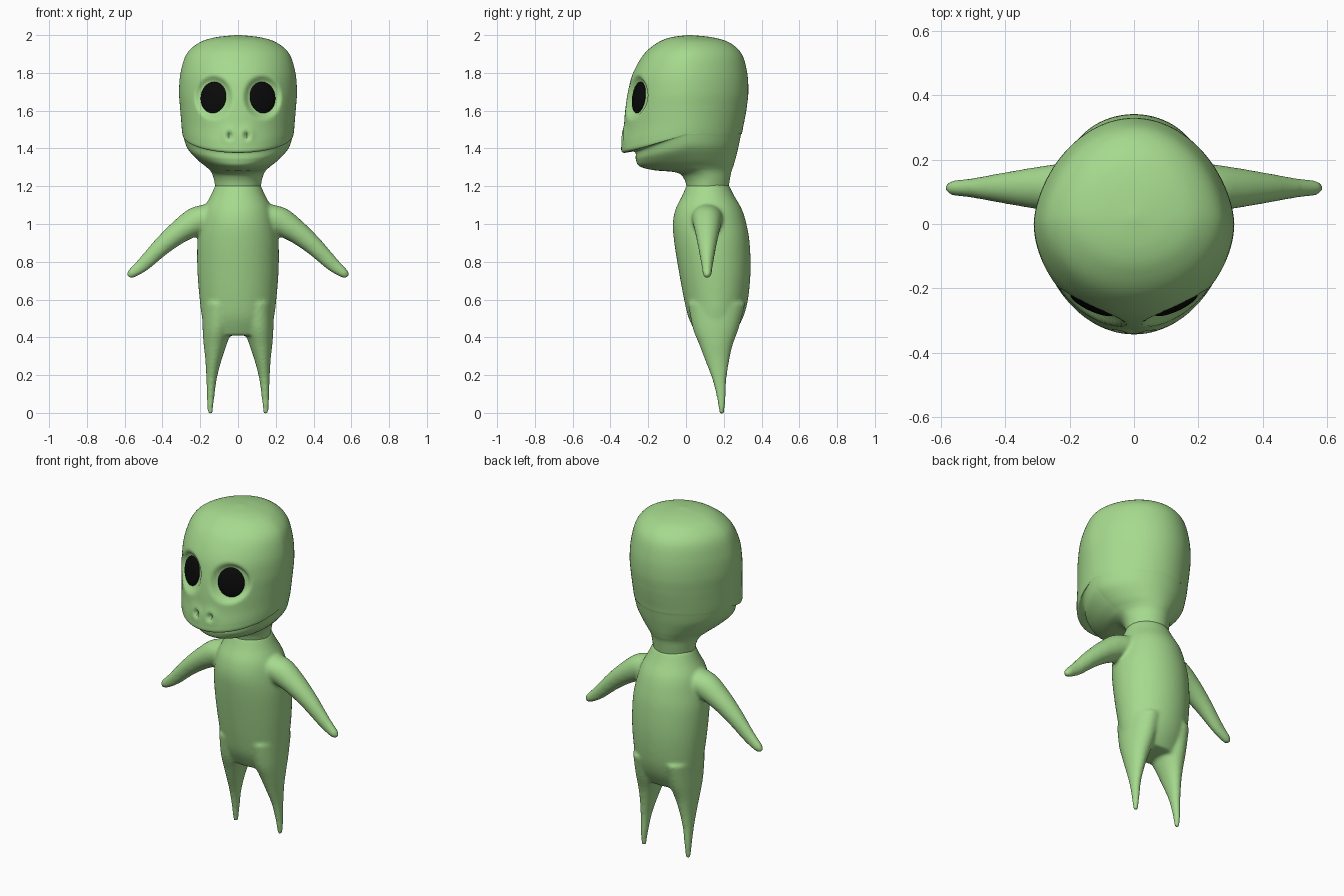
import bpy, bmesh
from math import sin, cos, pi, exp, radians
from mathutils import Vector

cube = bpy.data.objects.get("Cube")
if cube:
    bpy.data.objects.remove(cube, do_unlink=True)


def material(name, rgb):
    m = bpy.data.materials.new(name)
    m.use_nodes = True
    m.diffuse_color = (*rgb, 1)
    bsdf = next(n for n in m.node_tree.nodes if n.type == 'BSDF_PRINCIPLED')
    bsdf.inputs["Base Color"].default_value = (*rgb, 1)
    return m


green = material("skin green", (0.38, 0.70, 0.27))
black = material("eye black", (0.003, 0.003, 0.003))


def spline(keys, steps):
    """Smooth interpolation through rows of profile values."""
    rows = []
    for i in range(len(keys) - 1):
        a, b, c, d = (keys[min(max(i + k, 0), len(keys) - 1)] for k in (-1, 0, 1, 2))
        for s in range(steps):
            t = s / steps
            rows.append([q + 0.5 * t * (r - p + t * (2 * p - 5 * q + 4 * r - u + t * (3 * (q - r) + u - p)))
                         for p, q, r, u in zip(a, b, c, d)])
    return rows + [list(keys[-1])]


def skin(bm, rings):
    """Bridge rings of points into a closed tube."""
    loops = [[bm.verts.new(p) for p in ring] for ring in rings]
    n = len(loops[0])
    for lo, hi in zip(loops, loops[1:]):
        for i in range(n):
            j = (i + 1) % n
            bm.faces.new((lo[i], lo[j], hi[j], hi[i]))
    bm.faces.new(loops[0])
    bm.faces.new(loops[-1])


def finish(bm, name, mat):
    bmesh.ops.recalc_face_normals(bm, faces=bm.faces)
    mesh = bpy.data.meshes.new(name)
    bm.to_mesh(mesh)
    bm.free()
    mesh.materials.append(mat)
    ob = bpy.data.objects.new(name, mesh)
    bpy.context.collection.objects.link(ob)
    bpy.ops.object.select_all(action='DESELECT')
    ob.select_set(True)
    bpy.context.view_layer.objects.active = ob
    bpy.ops.object.shade_smooth_by_angle(angle=radians(50))
    return ob


def angles(n):
    return [2 * pi * i / n for i in range(n)]


# Torso rows: height, half width, front y, back y
TORSO = [(1.21, .118, .005, .225), (1.15, .145, -.02, .255), (1.08, .18, -.055, .295),
         (1.0, .2, -.07, .32), (.9, .215, -.062, .337), (.75, .215, -.038, .342),
         (.6, .203, -.01, .328), (.5, .19, .015, .3), (.41, .165, .06, .25)]
# Leg rows: height, centre x, half width, front y, back y
LEG = [(.58, .1, .09, .01, .315), (.45, .11, .078, .035, .28), (.36, .121, .061, .07, .248),
       (.28, .13, .043, .1, .23), (.18, .14, .028, .138, .215),
       (.08, .145, .02, .163, .21), (-.008, .148, .013, .176, .204)]
# Arm rows: centre x, centre z, in-plane radius, depth radius
ARM = [(.1, 1.04, .09, .09), (.2, 1.02, .083, .08), (.3, .965, .064, .066),
       (.4, .885, .05, .049), (.5, .787, .038, .031), (.565, .735, .025, .023), (.582, .72, .01, .01)]

# Body with arms and legs fused into one smooth surface
bm = bmesh.new()
skin(bm, [[(w * sin(a), (f + b) / 2 - (b - f) / 2 * cos(a), z) for a in angles(48)]
          for z, w, f, b in spline(TORSO, 5)])
for side in (-1, 1):
    skin(bm, [[(side * (cx + w * sin(a)), (f + b) / 2 - (b - f) / 2 * cos(a), z) for a in angles(24)]
              for z, cx, w, f, b in spline(LEG, 5)])
    skin(bm, [[(side * (cx + r * .66 * cos(a)), .112 + d * sin(a), cz + r * .75 * cos(a)) for a in angles(24)]
              for cx, cz, r, d in spline(ARM, 5)])
body = finish(bm, "body", green)
fuse = body.modifiers.new("fuse", 'REMESH')
fuse.mode = 'VOXEL'
fuse.voxel_size = 0.009
fuse.use_smooth_shade = True
relax = body.modifiers.new("relax", 'SMOOTH')
relax.factor = 0.5
relax.iterations = 10

# Head rows: height, half width, front y, back y, centre y, lift of the sides
HEAD = [(2.0, .01, .01, .03, .02, 0), (1.988, .12, -.08, .14, .02, 0), (1.96, .205, -.15, .23, .02, 0),
        (1.9, .272, -.222, .295, .01, 0), (1.8, .304, -.28, .324, 0, 0), (1.7, .312, -.307, .33, 0, 0),
        (1.6, .307, -.322, .322, 0, .02), (1.5, .302, -.33, .312, 0, .06),
        (1.42, .298, -.342, .302, 0, .09), (1.378, .294, -.335, .296, 0, .1),
        (1.382, .291, -.272, .292, .01, .095), (1.34, .27, -.265, .278, .02, .07),
        (1.305, .215, -.245, .262, .04, .04), (1.285, .17, -.17, .25, .06, .02),
        (1.272, .143, -.05, .24, .09, .005), (1.235, .127, -.008, .232, .11, 0),
        (1.16, .115, .01, .22, .11, 0)]
EYE = Vector((.13, -.25, 1.67))


def head_point(row, a):
    z, w, f, b, cy, lift = row
    c = cos(a)
    y = cy - (cy - f) * c ** 1.08 if c > 0 else cy + (b - cy) * (-c) ** 1.2
    x, z = w * sin(a), z + lift * (1 - max(c, 0))
    if c > .3:
        # Eye sockets
        r = (((abs(x) - EYE.x) / .078) ** 2 + ((z - EYE.z) / .09) ** 2) ** .5
        t = min(max((1.35 - r) / .45, 0), 1)
        y += .032 * t * t * (3 - 2 * t)
        # Nostril swellings with a dent in each
        dx = abs(x) - .045
        y -= .014 * exp(-(dx / .035) ** 2 - ((z - 1.475) / .035) ** 2)
        y += .034 * exp(-(dx / .014) ** 2 - ((z - 1.468) / .02) ** 2)
    return x, y, z


bm = bmesh.new()
skin(bm, [[head_point(row, a) for a in angles(160)] for row in spline(HEAD, 8)])
finish(bm, "head", green)

# Eyes
for side, name in ((-1, "right_eye"), (1, "left_eye")):
    bm = bmesh.new()
    bmesh.ops.create_uvsphere(bm, u_segments=40, v_segments=24, radius=1)
    eye = finish(bm, name, black)
    eye.scale = (.074, .018, .084)
    eye.location = (side * EYE.x, EYE.y, EYE.z)
    eye.rotation_euler = (radians(-8), 0, side * radians(25))
